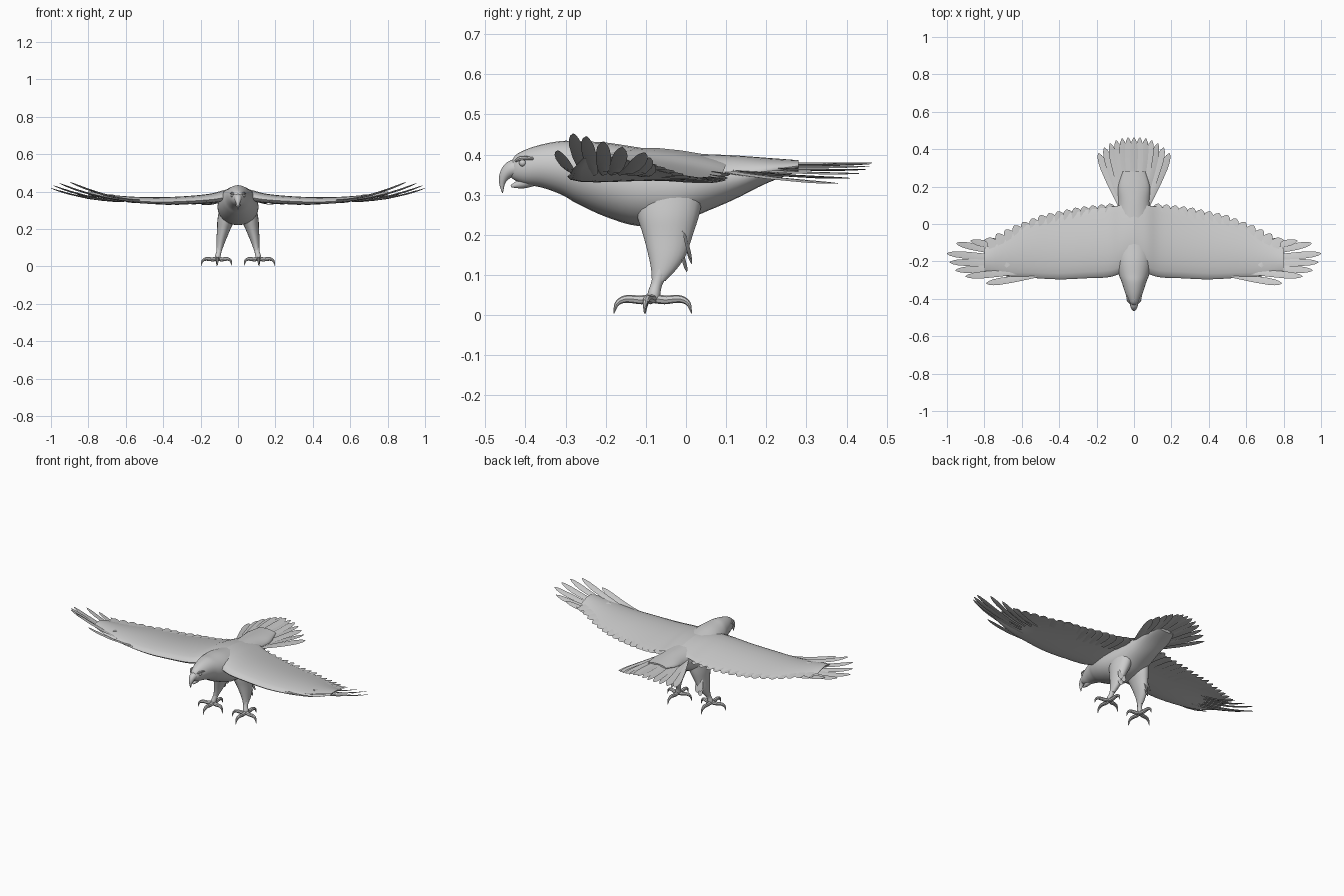
import bpy, bmesh, math
from mathutils import Vector

if "Cube" in bpy.data.objects:
    bpy.data.objects.remove(bpy.data.objects["Cube"])

X, Y, Z = Vector((1, 0, 0)), Vector((0, 1, 0)), Vector((0, 0, 1))
grey = bpy.data.materials.new("plumage_grey")
grey.diffuse_color = (0.6, 0.6, 0.6, 1)
grey.use_nodes = True
grey.node_tree.nodes["Principled BSDF"].inputs["Base Color"].default_value = grey.diffuse_color


def spline(rows, sub=4):
    """Catmull-Rom resampling of rows of numbers."""
    pts = [Vector(r) for r in rows]
    pts = [pts[0] * 2 - pts[1]] + pts + [pts[-1] * 2 - pts[-2]]
    out = []
    for a, b, c, d in zip(pts, pts[1:], pts[2:], pts[3:]):
        for k in range(sub):
            t = k / sub
            out.append((b * 2 + (c - a) * t + (a * 2 - b * 5 + c * 4 - d) * t ** 2
                        + (b * 3 - a - c * 3 + d) * t ** 3) * 0.5)
    return out + [pts[-2]]


def ring(c, u, v, n=20):
    return [c + u * math.cos(k * math.tau / n) + v * math.sin(k * math.tau / n) for k in range(n)]


def loft(bm, rings):
    """Skin closed rings and cap both ends."""
    vs = [[bm.verts.new(p) for p in r] for r in rings]
    n = len(vs[0])
    for a, b in zip(vs, vs[1:]):
        for k in range(n):
            bm.faces.new((a[k], a[(k + 1) % n], b[(k + 1) % n], b[k]))
    bm.faces.new(vs[0])
    bm.faces.new(vs[-1][::-1])


def tube(bm, rows, n=10):
    """Round limb along (x, y, z, radius) points."""
    pts = spline(rows)
    cs = [Vector(p[:3]) for p in pts]
    rings = []
    for i, c in enumerate(cs):
        d = (cs[min(i + 1, len(cs) - 1)] - cs[max(i - 1, 0)]).normalized()
        u = d.cross(X if abs(d.x) < 0.7 else Y).normalized()
        r = max(pts[i][3], 0.001)
        rings.append(ring(c, u * r, d.cross(u) * r, n))
    loft(bm, rings)


def feather(bm, root, tip, w, roll=0.0, sag=0.0):
    """Thin blade with a ridge and a rounded tip; w is the half width."""
    root, tip = Vector(root), Vector(tip)
    d = tip - root
    side = d.cross(Z).normalized()
    side = (side + Z * roll).normalized()
    up = side.cross(d).normalized()
    rings = []
    for t, f in ((0, .5), (.25, .75), (.5, .95), (.75, 1), (.87, .85), (.95, .55), (1, .12)):
        c = root + d * t - Z * sag * 4 * t * (1 - t)
        h = 0.004 * (1.2 - t)
        rings.append([c + side * w * f, c + up * h, c - side * w * f, c - up * h])
    loft(bm, rings)


def finish(name, bm, mirror=False, angle=40):
    bmesh.ops.recalc_face_normals(bm, faces=bm.faces)
    me = bpy.data.meshes.new(name)
    bm.to_mesh(me)
    bm.free()
    ob = bpy.data.objects.new(name, me)
    bpy.context.collection.objects.link(ob)
    me.materials.append(grey)
    if mirror:
        ob.modifiers.new("mirror", 'MIRROR')
    bpy.ops.object.select_all(action='DESELECT')
    ob.select_set(True)
    bpy.context.view_layer.objects.active = ob
    bpy.ops.object.shade_smooth_by_angle(angle=math.radians(angle))
    return ob


def lookup(table, x):
    for a, b in zip(table, table[1:]):
        if x <= b[0]:
            t = (x - a[0]) / (b[0] - a[0])
            return a[1] + (b[1] - a[1]) * t
    return table[-1][1]


# Body and head: y, top, bottom, half width
bm = bmesh.new()
rows = [(-.438, .375, .345, .012), (-.425, .398, .335, .024), (-.40, .412, .325, .036),
        (-.36, .425, .318, .050), (-.31, .434, .300, .066), (-.27, .433, .277, .082),
        (-.20, .430, .245, .102), (-.12, .418, .222, .110), (-.03, .405, .226, .106),
        (.05, .401, .258, .095), (.12, .398, .288, .086), (.20, .392, .328, .085), (.28, .386, .358, .06)]
loft(bm, [ring(Vector((0, y, (t + b) / 2)), X * w, Z * (t - b) / 2, 24) for y, t, b, w in spline(rows)])
finish("body", bm)

# Hooked upper beak and open lower beak
bm = bmesh.new()
tube(bm, [(0, -.415, .368, .024), (0, -.435, .363, .021), (0, -.450, .350, .015),
          (0, -.458, .330, .008), (0, -.457, .304, .001)], 12)
finish("upper_beak", bm)
bm = bmesh.new()
tube(bm, [(0, -.385, .338, .018), (0, -.41, .328, .013), (0, -.436, .321, .003)])
finish("lower_beak", bm)

# Eyes and brow ridges
bm = bmesh.new()
bmesh.ops.create_uvsphere(bm, u_segments=12, v_segments=8, radius=.009)
bmesh.ops.translate(bm, verts=bm.verts, vec=(.030, -.407, .379))
finish("eye", bm, True)
bm = bmesh.new()
tube(bm, [(.022, -.425, .384, .003), (.031, -.41, .391, .006), (.040, -.38, .390, .003)], 8)
finish("brow", bm, True)

# Wing: x, leading y, trailing y, leading z, trailing z, thickness
bm = bmesh.new()
rows = [(0, -.24, .11, .370, .385, .070), (.07, -.265, .10, .368, .375, .066),
        (.14, -.285, .09, .358, .352, .056), (.25, -.290, .075, .350, .338, .050),
        (.40, -.296, .045, .345, .333, .044), (.55, -.288, .005, .350, .342, .034),
        (.68, -.280, -.06, .366, .358, .022), (.80, -.255, -.13, .392, .380, .010)]
rings = []
for x, y0, y1, z0, z1, th in spline(rows):
    r = []
    for k in range(20):
        a = k * math.tau / 20
        t = (1 - math.cos(a)) / 2
        z = z0 + (z1 - z0) * t + .012 * math.sin(math.pi * t)
        r.append(Vector((x, y0 + (y1 - y0) * t, z + th * .6 * math.sin(a) * (1.05 - .85 * t))))
    rings.append(r)
loft(bm, rings)
finish("wing", bm, True)

# Fingered primary feathers at the wing tip
bm = bmesh.new()
tips = [(.79, -.318, .41), (.90, -.280, .452), (.955, -.248, .445), (.985, -.205, .432),
        (1.0, -.158, .418), (.95, -.103, .405), (.875, -.090, .392), (.80, -.085, .378)]
for i, tip in enumerate(tips):
    t = i / (len(tips) - 1)
    feather(bm, (.50 + .16 * math.sin(t * 2.6), -.272 + .15 * t, .352), tip, .019, .25, .014)
finish("primary_feathers", bm, True)

# Overlapping secondary feathers on the trailing edge
edge = [(.1, .112), (.3, .090), (.5, .047), (.65, -.012), (.8, -.085)]
height = [(.1, .355), (.2, .338), (.4, .333), (.6, .345), (.8, .378)]
bm = bmesh.new()
for i in range(15):
    x = .13 + .65 * i / 14
    lean = .02 + .09 * i / 14
    z = lookup(height, x)
    feather(bm, (x - lean, lookup(edge, x) - .15, z + .006), (x, lookup(edge, x), z), .030, .22)
finish("secondary_feathers", bm, True)

# Tail fan, highest in the middle
bm = bmesh.new()
for i in range(-6, 7):
    s = i / 6
    a = abs(s)
    tip = (.19 * s, .463 - .085 * a ** 2.4, .380 - .052 * a ** 1.6)
    feather(bm, (.065 * s, .08, .382 - .022 * a), tip, .023, .12 if i % 2 else -.12, .004)
finish("tail_feathers", bm)

# Feathered thighs: x, y, z, half width, half depth
bm = bmesh.new()
rows = [(.055, -.045, .31, .045, .090), (.064, -.045, .25, .046, .078), (.076, -.045, .20, .036, .062),
        (.088, -.047, .15, .027, .047), (.095, -.055, .115, .020, .032), (.100, -.068, .085, .013, .017)]
loft(bm, [ring(Vector((x, y, z)), X * w, Y * d) for x, y, z, w, d in spline(rows)])
finish("thigh", bm, True)

# Feather tuft behind the thigh
bm = bmesh.new()
for x, y, z in ((.085, .014, .128), (.096, .002, .108), (.104, .012, .140)):
    feather(bm, (x - .008, y - .022, z + .085), (x, y, z), .014)
finish("thigh_tuft", bm, True)

# Shank
bm = bmesh.new()
tube(bm, [(.097, -.062, .11, .018), (.103, -.074, .075, .014), (.109, -.080, .05, .016), (.11, -.080, .032, .012)])
finish("shank", bm, True)

# Three front toes and one hind toe, each arching into a claw
bm = bmesh.new()
for ang, ln in ((-90, .098), (-14, .090), (194, .080), (88, .096)):
    dx, dy = math.cos(math.radians(ang)), math.sin(math.radians(ang))
    tube(bm, [(.11 + dx * ln * f, -.082 + dy * ln * f, z, r) for f, z, r in
              ((0, .042, .012), (.3, .038, .011), (.55, .040, .010),
               (.75, .039, .009), (.92, .028, .006), (1, .004, .001))], 8)
finish("toes", bm, True)
